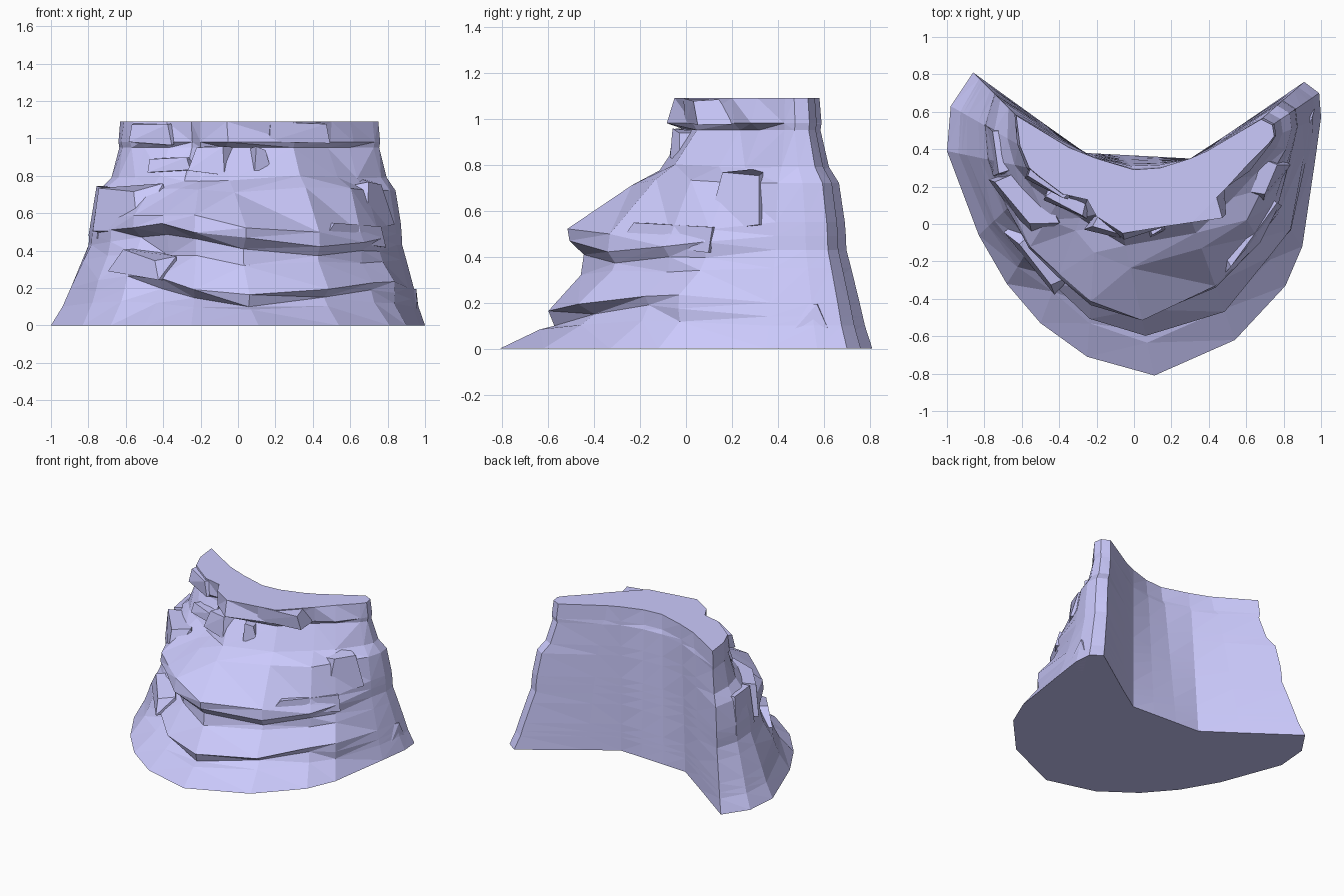
import bpy, bmesh, math, random
from mathutils import Vector, Matrix

if "Cube" in bpy.data.objects:
    bpy.data.objects.remove(bpy.data.objects["Cube"])
random.seed(4)

stone = bpy.data.materials.new("stone")
stone.diffuse_color = (.6, .59, .98, 1)
stone.use_nodes = True
stone.node_tree.nodes["Principled BSDF"].inputs["Base Color"].default_value = stone.diffuse_color

# Crescent outlines: front arc (left tip -> right tip), then concave back
BASE = [(-.86, .81), (-.98, .63), (-1, .39), (-.83, -.06), (-.68, -.32), (-.5, -.53),
        (-.25, -.71), (.11, -.81), (.54, -.62), (.81, -.33), (.9, -.12), (.97, .35),
        (1, .57), (.99, .70), (.91, .76)]
TOP = [(-.63, .58), (-.61, .42), (-.56, .3), (-.5, .25), (-.38, .16), (-.25, .13),
       (-.2, .04), (-.06, -.05), (.31, .01), (.5, .2), (.6, .31), (.72, .43),
       (.75, .47), (.74, .53), (.68, .56)]
BACK_BASE = [(.5, .48), (.3, .35), (.12, .36), (-.07, .37), (-.26, .38), (-.5, .55)]
BACK_TOP = [(.39, .39), (.3, .35), (.14, .3), (0, .29), (-.2, .35), (-.35, .41)]

# Strata: height, inward blend at sides, inward blend at front, tilt, bow
LEVELS = [(0, 0, 0, 0, 0), (.10, .14, .27, -.02, .1), (.14, .18, .34, -.05, .2),
          (.20, .24, .27, -.05, .2), (.35, .40, .50, -.05, .05), (.43, .49, .50, -.08, 0),
          (.49, .50, .40, -.10, 0), (.55, .52, .42, -.10, 0), (.72, .63, .74, 0, 0),
          (.79, .82, .88, 0, 0), (.95, .98, 1.06, 0, 0), (.98, .96, 1.0, 0, 0),
          (1.09, 1, 1, 0, 0)]


def lerp(a, b, t):
    return a + (b - a) * t


def make_object(name, bm):
    bmesh.ops.recalc_face_normals(bm, faces=bm.faces[:])
    me = bpy.data.meshes.new(name)
    bm.to_mesh(me)
    bm.free()
    me.materials.append(stone)
    ob = bpy.data.objects.new(name, me)
    bpy.context.collection.objects.link(ob)
    return ob


# Main cliff body lofted through the strata
bm = bmesh.new()
rings = []
for z, side, front, tilt, bow in LEVELS:
    ring = []
    for b, t in zip(BASE, TOP):
        w = min(1, max(0, (.3 - b[1]) / .85)) ** 1.4
        k = lerp(side, front, w)
        inner = 0 < z < 1.0
        if inner and w > .15:
            k += random.uniform(-.045, .045)
        dz = w * (tilt * b[0] + bow * (b[0] ** 2 - .15)) if inner else 0
        if .1 < z < .9:
            dz += w * random.uniform(-.02, .02)
        ring.append(bm.verts.new((lerp(b[0], t[0], k), lerp(b[1], t[1], k), z + dz)))
    for b, t in zip(BACK_BASE, BACK_TOP):
        k = min(1, z / 1.09) * (.85 if z < .97 else 1)
        ring.append(bm.verts.new((lerp(b[0], t[0], k), lerp(b[1], t[1], k), z)))
    rings.append(ring)
n = len(rings[0])
for lo, hi in zip(rings, rings[1:]):
    for i in range(n):
        j = (i + 1) % n
        bm.faces.new((lo[i], lo[j], hi[j], hi[i]))
bm.faces.new(rings[0])
bm.faces.new(rings[-1])
bm.normal_update()
bmesh.ops.triangulate(bm, faces=bm.faces[:])
make_object("cliff_body", bm)


# Protruding angular rocks: tapered, jittered boxes sunk into the cliff
def rock(name, loc, size, turn, lean=0, taper=.75, jitter=.13):
    bm = bmesh.new()
    bmesh.ops.create_cube(bm, size=1)
    for v in bm.verts:
        if v.co.z > 0:
            v.co.xy *= taper
        v.co += Vector([random.uniform(-jitter, jitter) for _ in range(3)])
        v.co = Vector((v.co.x * size[0], v.co.y * size[1], v.co.z * size[2]))
    bm.transform(Matrix.Translation(loc) @ Matrix.Rotation(math.radians(turn), 4, 'Z')
                 @ Matrix.Rotation(math.radians(lean), 4, 'Y'))
    for v in bm.verts:
        v.co.z = min(1.088, max(0, v.co.z))
    bmesh.ops.convex_hull(bm, input=bm.verts[:])
    make_object(name, bm)


rock("left_block", (-.56, .13, .61), (.42, .24, .25), -58)
rock("left_rear_block", (-.68, .40, .60), (.26, .16, .24), -80)
rock("right_block", (.68, .26, .64), (.3, .2, .24), 65)
rock("right_ledge", (.58, -.03, .49), (.46, .16, .1), 50, 6)
rock("left_low_ledge", (-.49, -.18, .32), (.42, .16, .12), -48, 8)
rock("foot_chip", (.90, .52, .09), (.24, .13, .17), 82, 0, .6)
rock("brow_left_rock", (-.34, .14, .86), (.24, .14, .07), -30)
rock("brow_mid_rock", (-.11, .02, .88), (.2, .19, .13), -25)
rock("brow_right_rock", (.10, .02, .88), (.11, .18, .13), 20)
rock("rim_right_rock", (.30, .09, 1.03), (.36, .16, .12), 12, 0, 1.0)
rock("rim_left_rock", (-.44, .25, 1.03), (.24, .13, .12), -32, 0, 1.0)
